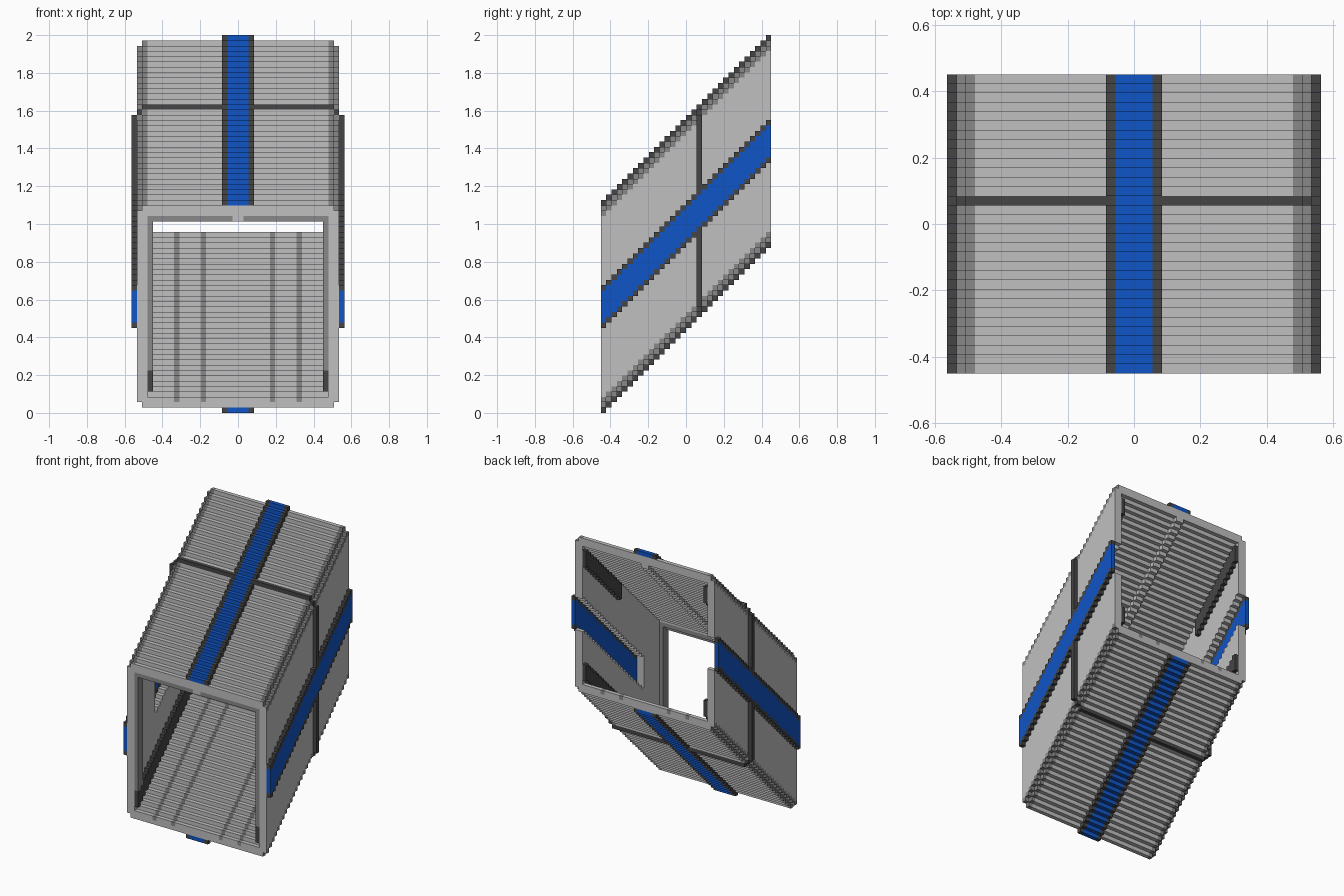
import bpy

cube = bpy.data.objects.get("Cube")
if cube:
    bpy.data.objects.remove(cube, do_unlink=True)

V = 2 / 71          # size of one block
N = 32              # slices from front to back, each one block higher


def material(name, rgb):
    m = bpy.data.materials.new(name)
    m.use_nodes = True
    m.diffuse_color = (*rgb, 1)
    bsdf = m.node_tree.nodes["Principled BSDF"]
    bsdf.inputs["Base Color"].default_value = (*rgb, 1)
    bsdf.inputs["Roughness"].default_value = 0.8
    return m


LIGHT = material("light grey", (0.53, 0.53, 0.53))
MID = material("mid grey", (0.25, 0.25, 0.25))
DARK = material("dark grey", (0.06, 0.06, 0.06))
BLUE = material("blue", (0.005, 0.09, 0.57))


def part(name, mat, rects, k0=0, k1=N, end_mat=None):
    """Stepped bars: each rect is (x0, x1, row0, row1) in blocks, climbing
    one block per slice from slice k0 to slice k1."""
    verts, faces, mats, index = [], [], [], {}

    def quad(pts, m=0):
        ids = []
        for p in pts:
            # keep each bar's vertices separate from its neighbours
            key = (bar, p)
            if key not in index:
                index[key] = len(verts)
                verts.append((p[0] * V, (p[1] - N / 2) * V, p[2] * V))
            ids.append(index[key])
        faces.append(ids)
        mats.append(m)

    for bar, (x0, x1, r0, r1) in enumerate(rects):
        for k in range(k0, k1):
            a, b, y0, y1 = r0 + k, r1 + k, k, k + 1
            quad([(x0, y0, b), (x1, y0, b), (x1, y1, b), (x0, y1, b)])
            quad([(x0, y0, a), (x0, y1, a), (x1, y1, a), (x1, y0, a)])
            quad([(x1, y0, a), (x1, y1, a), (x1, y1, b), (x1, y0, b)])
            quad([(x0, y0, a), (x0, y0, b), (x0, y1, b), (x0, y1, a)])
            # front riser: only the exposed top step, full on the first slice
            first, last = k == k0, k == k1 - 1
            f = a if first else b - 1
            quad([(x0, y0, f), (x1, y0, f), (x1, y0, b), (x0, y0, b)], int(first))
            # back riser: only the exposed bottom step, full on the last slice
            t = b if last else a + 1
            quad([(x0, y1, a), (x0, y1, t), (x1, y1, t), (x1, y1, a)], int(last))

    me = bpy.data.meshes.new(name)
    me.from_pydata(verts, [], faces)
    me.materials.append(mat)
    me.materials.append(end_mat or mat)
    me.polygons.foreach_set("material_index", mats)
    me.update()
    ob = bpy.data.objects.new(name, me)
    bpy.context.collection.objects.link(ob)
    return ob


def both(*rects):
    """The rects and their mirror images across x = 0."""
    return list(rects) + [(-x1, -x0, a, b) for x0, x1, a, b in rects]


# Tube shell
part("ceiling_panel", LIGHT, [(-18 + 1, 17, 37, 39)])
part("ceiling_rib", LIGHT, [(-1, 1, 36, 37)])
part("floor_base", LIGHT, [(-17, 17, 1, 2)])
part("floor_boards", LIGHT, [(-6, 6, 2, 3)] + both((7, 11, 2, 3), (12, 17, 2, 3)))
part("floor_lines", MID, both((6, 7, 2, 3), (11, 12, 2, 3)))
part("side_walls", LIGHT, both((17, 19, 3, 16), (17, 19, 24, 37)))
part("side_wall_front_fill", LIGHT, both((17, 19, 16, 24)), 0, 8)

# Stepped corner edges with light end caps
part("corner_cores", LIGHT, both((17, 18, 37, 38), (17, 18, 2, 3)))
part("corner_edges", MID,
     both((17, 18, 38, 39), (18, 19, 37, 38), (17, 18, 1, 2), (18, 19, 2, 3)),
     end_mat=LIGHT)

# Inner lining at the front opening
part("front_lining", MID, both((16, 17, 8, 36), (1, 17, 36, 37)), 0, 2)

# Dark panels on the inner walls
part("lower_inner_panels", DARK, both((16, 17, 4, 8)))
part("upper_inner_panels", DARK, both((16, 17, 32, 36)), 18, N)

# Blue stripes with dark borders on all four sides
part("top_bottom_stripes", BLUE, [(-2, 2, 39, 40), (-2, 2, 0, 1)])
part("top_bottom_stripe_borders", DARK, both((2, 3, 39, 40), (2, 3, 0, 1)))
part("side_stripes", BLUE, both((19, 20, 17, 23)))
part("side_stripe_borders", DARK, both((19, 20, 16, 17), (19, 20, 23, 24)))

# Dark rib around the middle
part("middle_rib", DARK,
     both((3, 18, 39, 40), (3, 18, 0, 1), (18, 19, 38, 39), (18, 19, 1, 2),
          (19, 20, 2, 16), (19, 20, 24, 38)), 18, 19)
